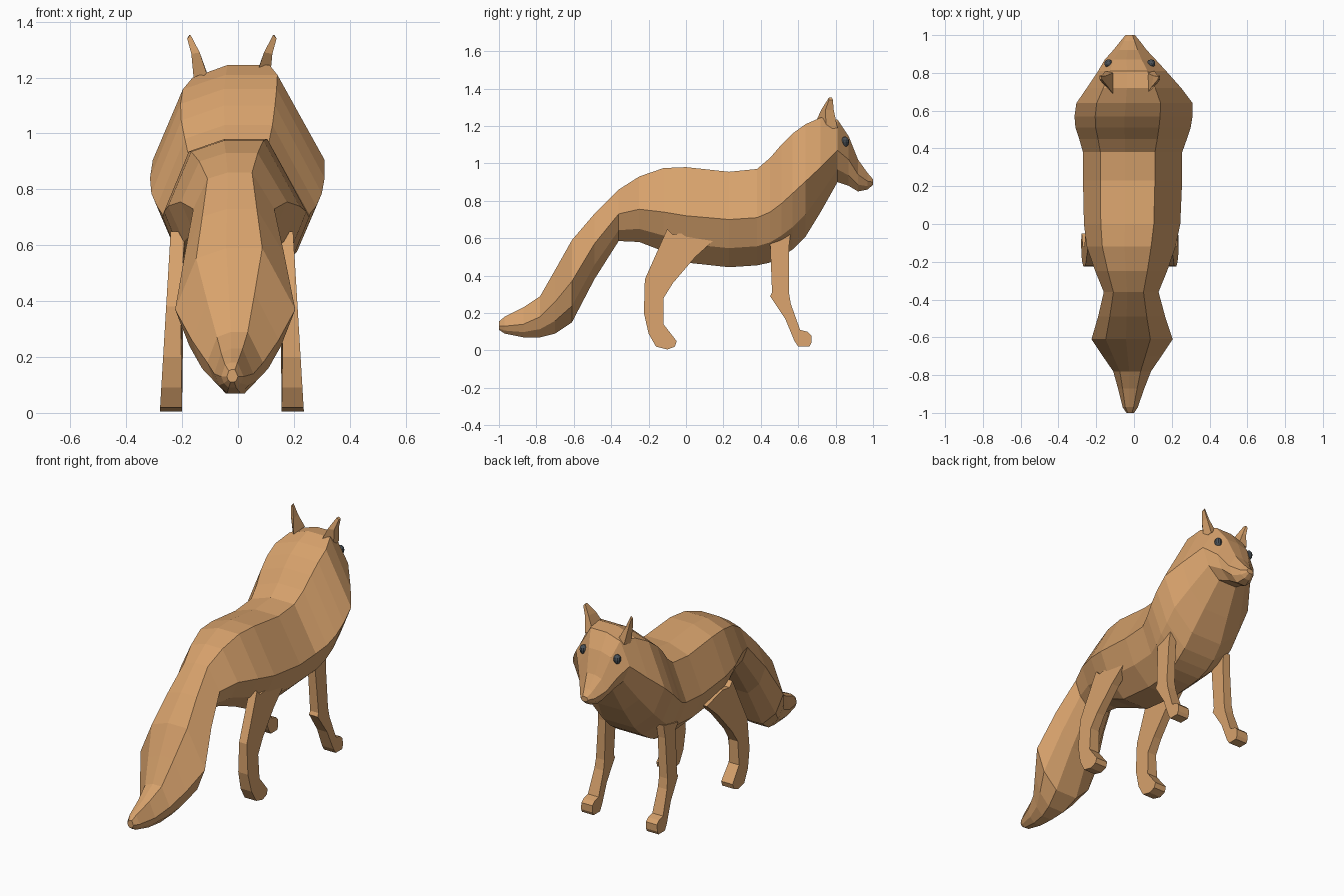
import bpy, bmesh
from mathutils import Vector


def material(name, rgb):
    m = bpy.data.materials.new(name)
    m.diffuse_color = (*rgb, 1)
    return m


FUR = material("tan fur", (0.68, 0.36, 0.15))
EYE = material("dark grey eye", (0.07, 0.085, 0.10))
AXIS = -0.022  # the head and legs mirror about this x


def finish(bm, name, mat):
    bmesh.ops.recalc_face_normals(bm, faces=bm.faces[:])
    mesh = bpy.data.meshes.new(name)
    bm.to_mesh(mesh)
    bm.free()
    mesh.materials.append(mat)
    ob = bpy.data.objects.new(name, mesh)
    bpy.context.collection.objects.link(ob)
    return ob


def loft(name, rings, mat):
    bm = bmesh.new()
    loops = [[bm.verts.new(p) for p in ring] for ring in rings]
    n = len(loops[0])
    for a, b in zip(loops, loops[1:]):
        for i in range(n):
            j = (i + 1) % n
            bm.faces.new((a[i], a[j], b[j], b[i]))
    bm.faces.new(loops[0])
    bm.faces.new(loops[-1])
    return finish(bm, name, mat)


# Body stations from tail tip to nose: y, top, widest height, bottom, left and right width
STATIONS = [
    (-1.00, .155, .13, .11, .04, .00),
    (-.97, .18, .13, .09, .06, .02),
    (-.87, .23, .14, .07, .085, .055),
    (-.78, .29, .18, .07, .11, .09),
    (-.70, .43, .26, .09, .165, .145),
    (-.61, .59, .37, .15, .225, .205),
    (-.49, .73, .57, .38, .19, .165),
    (-.36, .86, .73, .585, .16, .13),
    (-.25, .93, .755, .58, .205, .175),
    (-.12, .975, .74, .53, .25, .22),
    (0.00, .98, .72, .47, .265, .245),
    (.23, .955, .70, .445, .27, .255),
    (.38, .97, .71, .455, .27, .255),
    (.45, 1.03, .74, .47, .29, .28),
    (.51, 1.10, .785, .50, .31, .30),
    (.57, 1.16, .84, .54, .315, .31),
    (.64, 1.21, .905, .61, .305, .31),
    (.72, 1.245, .98, .74, .25, .25),
    (.81, 1.235, 1.07, .90, .19, .17),
    (.87, 1.145, 1.02, .88, .155, .115),
    (.92, 1.02, .94, .85, .11, .068),
    (.97, .95, .905, .86, .07, .03),
    (1.00, .915, .90, .885, .045, .005),
]


def section(y, top, mid, bot, wl, wr):
    c, w = (wr - wl) / 2, (wr + wl) / 2
    low = bot + 0.4 * (mid - bot)
    left_ridge = top - 0.17 * (top - mid)
    prof = [(1, mid), (.45, top), (-.15, top), (-.65, left_ridge), (-1, mid),
            (-.76, low), (-.34, bot), (.34, bot), (.76, low)]
    return [(c + w * f, y, z) for f, z in prof]


loft("body_tail_and_head", [section(*s) for s in STATIONS], FUR)

# Legs: side outlines (y, z) given thickness, leaning outward at the foot
HIND = [(-.22, .38), (-.10, .65), (-.07, .62), (0, .63), (.15, .59), (.05, .50),
        (-.07, .36), (-.12, .28), (-.12, .14), (-.05, .05), (-.06, .02), (-.10, .005),
        (-.16, .02), (-.20, .09), (-.225, .20)]
FORE = [(.42, .60), (.45, .57), (.46, .31), (.45, .29), (.53, .17), (.58, .05),
        (.60, .02), (.66, .02), (.67, .04), (.67, .08), (.65, .10), (.61, .11),
        (.56, .25), (.55, .31), (.55, .55), (.56, .63)]


def leg(name, outline, side):
    def ring(inner):
        out = []
        for y, z in outline:
            outer = 0.258 - 0.06 * z
            thick = 0.08 - 0.03 * min(z / 0.4, 1)
            out.append((AXIS + side * (outer - inner * thick), y, z))
        return out
    loft(name, [ring(0), ring(1)], FUR)


# Ears: thin curved triangles rising to a point, flared outward
def ear(name, side):
    base = [(.090, .69, 1.215), (.135, .75, 1.18), (.130, .81, 1.19), (.090, .80, 1.22)]
    mid = [(.115, .725, 1.29), (.145, .745, 1.285), (.145, .79, 1.285), (.125, .785, 1.29)]
    tip = [(.148, .765, 1.353), (.160, .765, 1.34), (.160, .785, 1.34), (.152, .78, 1.353)]
    loft(name, [[(AXIS + side * x, y, z) for x, y, z in r] for r in (base, mid, tip)], FUR)


# Eyes: small flattened balls set in the sides of the face
def eye(name, side):
    bm = bmesh.new()
    bmesh.ops.create_uvsphere(bm, u_segments=10, v_segments=6, radius=1)
    for v in bm.verts:
        v.co = Vector((v.co.x * .022, v.co.y * .022, v.co.z * .028))
    bmesh.ops.translate(bm, verts=bm.verts[:], vec=(AXIS + side * .113, .85, 1.115))
    finish(bm, name, EYE)


for label, s in (("left", -1), ("right", 1)):
    leg("hind_leg_" + label, HIND, s)
    leg("front_leg_" + label, FORE, s)
    ear("ear_" + label, s)
    eye("eye_" + label, s)
